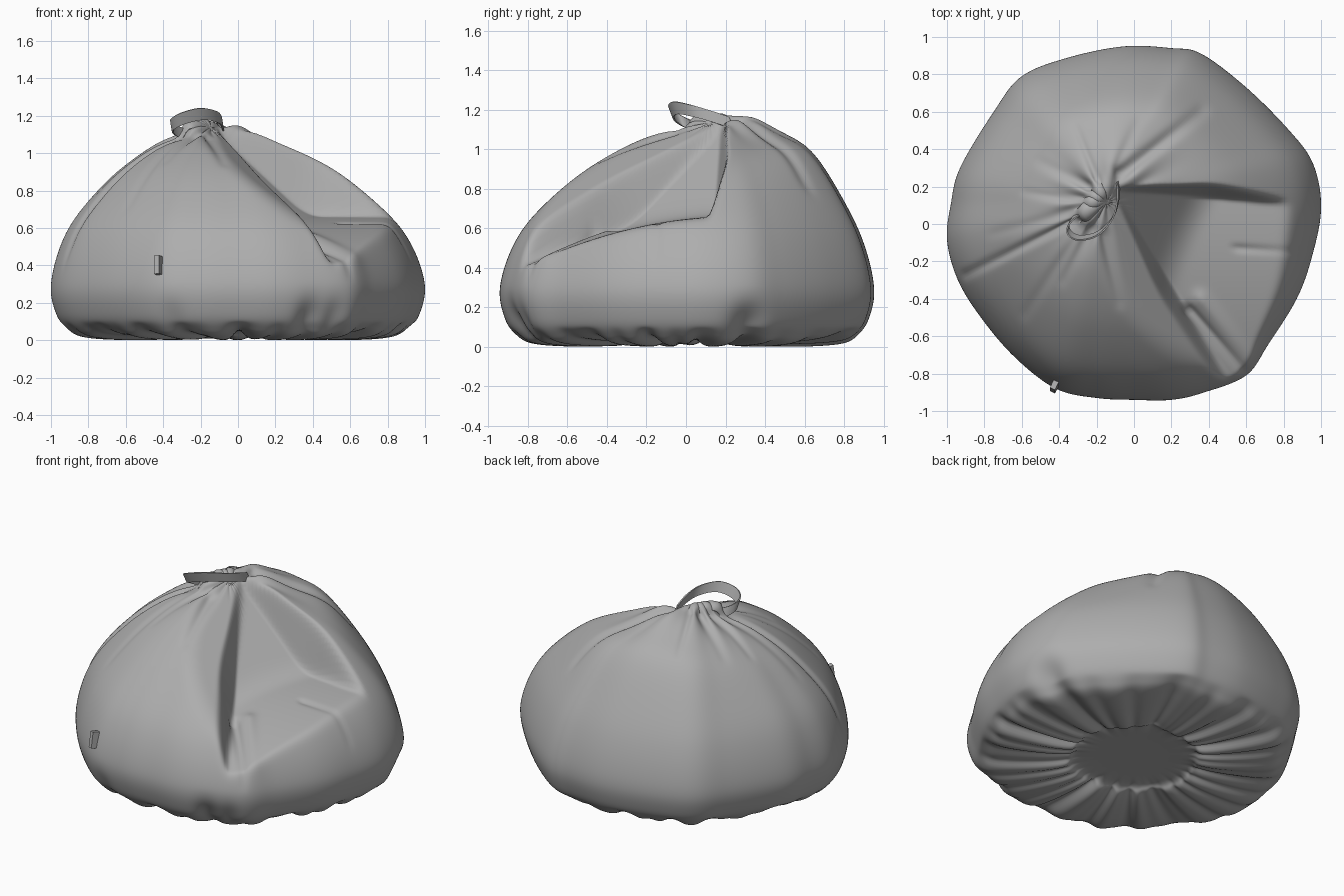
import bpy, bmesh, math
from mathutils import Vector

if "Cube" in bpy.data.objects:
    bpy.data.objects.remove(bpy.data.objects["Cube"])


def spline(pts, steps, closed=False):
    """Catmull-Rom curve through the points."""
    p = [Vector(q) for q in pts]
    n = len(p)
    out = []
    for i in range(n if closed else n - 1):
        idx = [i - 1, i, i + 1, i + 2]
        a, b, c, d = [p[j % n] if closed else p[min(max(j, 0), n - 1)] for j in idx]
        for s in range(steps):
            t = s / steps
            out.append(0.5 * (2 * b + (c - a) * t + (2 * a - 5 * b + 4 * c - d) * t * t
                              + (3 * b - a - 3 * c + d) * t ** 3))
    if not closed:
        out.append(p[-1])
    return out


grey = bpy.data.materials.new("dark_grey_fabric")
grey.diffuse_color = (.42, .42, .42, 1)
grey.use_nodes = True
grey.node_tree.nodes["Principled BSDF"].inputs["Base Color"].default_value = grey.diffuse_color


def make_object(name, bm):
    mesh = bpy.data.meshes.new(name)
    bmesh.ops.recalc_face_normals(bm, faces=bm.faces)
    for f in bm.faces:
        f.smooth = True
    bm.to_mesh(mesh)
    bm.free()
    mesh.materials.append(grey)
    ob = bpy.data.objects.new(name, mesh)
    bpy.context.collection.objects.link(ob)
    return ob


def soft_min(a, b, k=0.035):
    h = max(k - abs(a - b), 0) / k
    return min(a, b) - h * h * k * 0.25


def gauss(d, w):
    return math.exp(-(d / w) ** 2)


# Plan outline of the widest ring, and side profile (fraction of radius, height)
OUTLINE = [(1.0, .08), (.96, .32), (.83, .5), (.6, .73), (.36, .91), (.2, .94),
           (-.05, .95), (-.35, .89), (-.6, .79), (-.75, .6), (-.93, .3), (-.98, .1),
           (-1.0, -.08), (-.95, -.28), (-.84, -.47), (-.65, -.7), (-.42, -.88),
           (-.2, -.93), (0, -.94), (.2, -.94), (.38, -.9), (.6, -.81), (.72, -.64),
           (.87, -.4), (.95, -.18)]
PROFILE = [(0, 1.11), (.1, 1.11), (.3, 1.06), (.48, .97), (.66, .84), (.85, .65),
           (.95, .48), (1, .29), (.975, .15), (.92, .065), (.83, .015), (.6, .0),
           (.42, .01), (.33, .05), (0, .055)]
WIDEST = 7
STEPS = 9
APEX = Vector((-.15, .12))

# Creases in plan: start, end, depth, width (negative depth makes a ridge)
CREASES = [((-.3, .03), (-.9, -.27), .03, .025), ((-.3, .07), (-.75, -.05), .012, .03),
           ((-.08, .26), (.36, .6), .035, .035), ((-.28, .12), (-.58, .17), .015, .025),
           ((-.25, .2), (-.5, .33), .015, .03), ((-.2, .24), (-.31, .52), .015, .02),
           ((-.16, -.06), (-.08, -.42), .02, .03), ((-.23, -.03), (-.38, -.3), .018, .03),
           ((-.28, -.02), (-.58, -.48), .015, .03), ((-.1, .3), (.02, .55), .012, .03),
           ((.3, -.46), (.6, -.8), .03, .025), ((.36, -.4), (.6, -.7), -.02, .04),
           ((.55, -.13), (.9, -.15), .012, .02), ((-.27, .05), (-.12, .24), -.05, .045)]
CREASES = [(Vector(a), Vector(b), d, w) for a, b, d, w in CREASES]

# Sitting hollow: wedge between two walls spreading from the top
HUB = Vector((-.1, .18))
DIR_FRONT = (Vector((.33, -.55)) - HUB).normalized()
DIR_BACK = (Vector((.75, .12)) - HUB).normalized()
DIR_MID = (DIR_FRONT + DIR_BACK).normalized()


def hollow(x, y, z):
    p = Vector((x, y)) - HUB
    s_front = DIR_FRONT.y * p.x - DIR_FRONT.x * p.y   # positive outside the wedge
    s_back = DIR_BACK.x * p.y - DIR_BACK.y * p.x
    z = soft_min(z, 1.12 - .5 * p.dot(DIR_FRONT) + .4 * abs(s_front), .05)
    u = .1 - y
    seat = .655 - .07 * u - .22 * u * abs(u)
    floor = -soft_min(-seat, -(1.1 - 1.05 * p.dot(DIR_MID)), .08)
    walls = max(s_front, 0) * 3.5 + max(s_back, 0) * 4.5
    return soft_min(z, floor + walls)


def bag_point(o, row, f, z):
    upper = row <= WIDEST * STEPS
    c = APEX if upper else Vector((0, 0))
    q = c + (o - c) * f
    a = math.atan2(o.y, o.x)
    if upper:
        r = (q - APEX).length
        z += .08 * gauss((q - Vector((-.1, .3))).length, .2)
        # fuller back
        z += .11 * max(math.sin(a), 0) ** 1.5 * gauss(f - .62, .22)
        # gathered pleats near the tie
        z += .014 * math.sin(13 * a + 2 * math.sin(2 * a)) * min(r / .08, 1) * gauss(r, .3)
        z = hollow(q.x, q.y, z)
    else:
        # puckered underside and hem
        m = min(max((f - .3) / .12, 0), 1) * min(max((.1 - z) / .09, 0), 1)
        w = (.5 + .5 * math.sin(13 * a + 3 * math.sin(3 * a))) ** 3
        w += .5 * (.5 + .5 * math.sin(29 * a + 4 * math.sin(2 * a + 1))) ** 2
        z += m * w * .035
        q *= 1 - .015 * m * w
        for ang, wid, dep in [(-66, 4, .05), (-58, 3, .03), (19, 5, .06), (-112, 4, .02)]:
            g = gauss(math.degrees(a) - ang, wid) * gauss(z - .1, .1)
            q *= 1 - dep * g
    return Vector((q.x, q.y, max(z, 0)))


# Bag body
outline = spline(OUTLINE, 13, True)
rows = spline(PROFILE, STEPS)
n = len(outline)
bm = bmesh.new()
rings = []
for r, fz in enumerate(rows[1:-1], 1):
    rings.append([bm.verts.new(bag_point(o, r, fz.x, fz.y)) for o in outline])
for ra, rb in zip(rings, rings[1:]):
    for i in range(n):
        j = (i + 1) % n
        bm.faces.new((ra[i], ra[j], rb[j], rb[i]))
for ring in (rings[0], rings[-1]):
    mid = bm.verts.new(sum((v.co for v in ring), Vector()) / n)
    for i in range(n):
        bm.faces.new((ring[i], ring[(i + 1) % n], mid))
bmesh.ops.recalc_face_normals(bm, faces=bm.faces)
for _ in range(3):
    bmesh.ops.smooth_vert(bm, verts=bm.verts, factor=.5, use_axis_x=True, use_axis_y=True, use_axis_z=True)
bm.normal_update()

# Press the creases in along the surface normals
moves = []
for v in bm.verts:
    if v.co.z < .3:
        continue
    p = v.co.xy
    push = 0
    for a, b, depth, width in CREASES:
        ab = b - a
        t = min(max((p - a).dot(ab) / ab.length_squared, 0), 1)
        d = (p - a - ab * t).length
        if d < width * 3:
            push += depth * gauss(d, width) * (1 - .7 * t)
    moves.append((v, v.normal * -push * min((v.co.z - .3) / .1, 1)))
for v, m in moves:
    v.co += m
make_object("bag_body", bm)

# Carry strap looped over the tie
path = spline([(-.09, .23, 1.13), (-.09, .13, 1.165), (-.12, .03, 1.195), (-.2, -.05, 1.21),
               (-.3, -.07, 1.185), (-.35, -.03, 1.15), (-.32, .03, 1.115), (-.24, .08, 1.09)], 8)
bm = bmesh.new()
side = Vector((-.15, -.35, .92)).normalized() * .034
edge = [(bm.verts.new(p - side), bm.verts.new(p + side)) for p in path]
for (a, b), (c, d) in zip(edge, edge[1:]):
    bm.faces.new((a, c, d, b))
bm.normal_update()
bmesh.ops.solidify(bm, geom=bm.faces[:], thickness=.008)
strap = make_object("carry_strap", bm)

# Small fabric tab on the front
bm = bmesh.new()
bmesh.ops.create_cube(bm, size=1)
for v in bm.verts:
    v.co = Vector((v.co.x * .03, v.co.y * .05, v.co.z * .1))
tab = make_object("side_tab", bm)
tab.location = (-.425, -.868, .4)
tab.rotation_euler = (math.radians(-10), math.radians(-5), math.radians(-25))
for ob in (strap, tab):
    bpy.ops.object.select_all(action='DESELECT')
    ob.select_set(True)
    bpy.context.view_layer.objects.active = ob
    bpy.ops.object.shade_smooth_by_angle()
